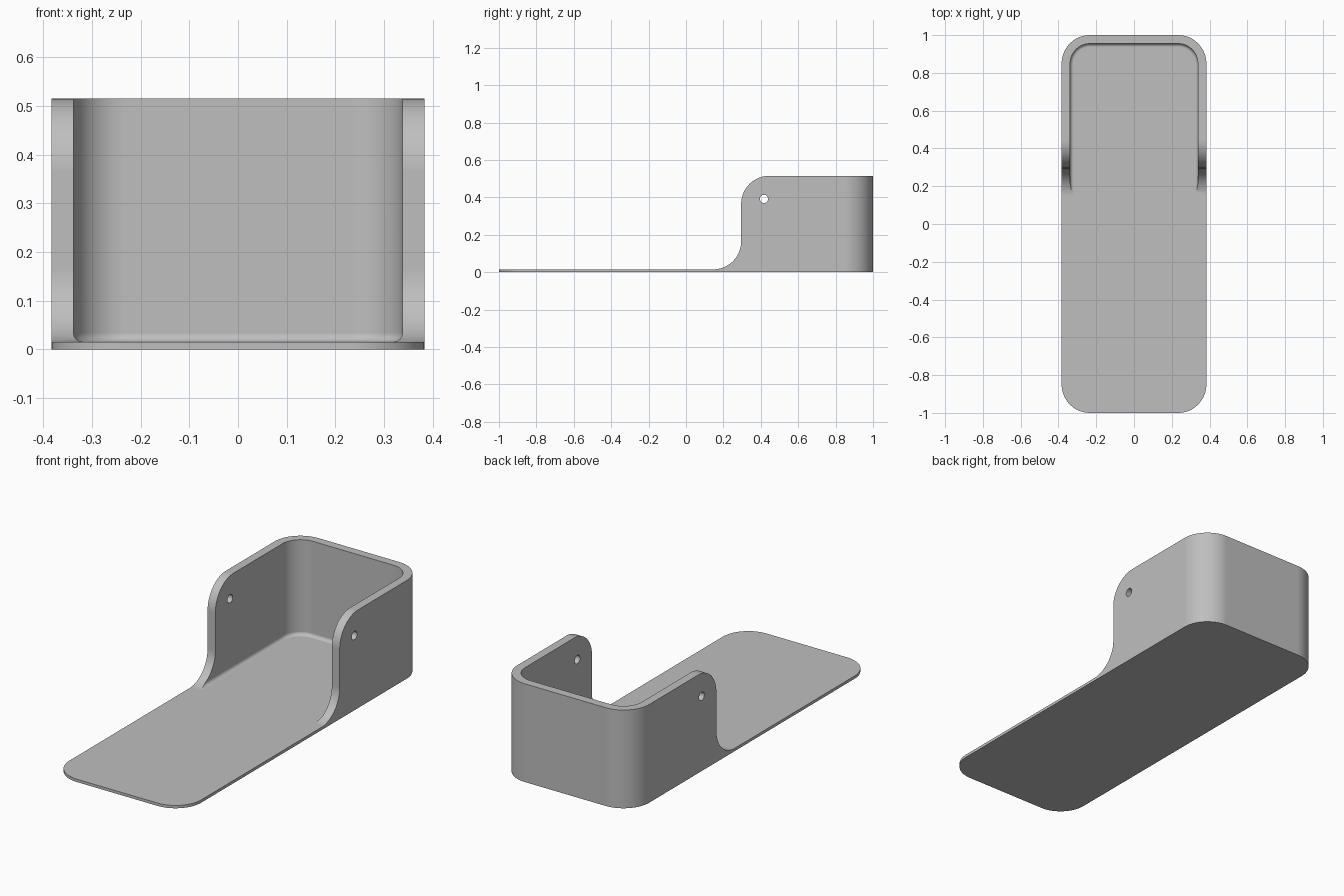
import bpy, bmesh
from math import pi, sin, cos

if "Cube" in bpy.data.objects:
    bpy.data.objects.remove(bpy.data.objects["Cube"])

W, H, R = 0.383, 0.515, 0.15      # half width, height, corner radius
WALL, FLOOR, FILLET = 0.045, 0.015, 0.018
SEG = 20

grey = bpy.data.materials.new("warm_grey")
grey.use_nodes = True
colour = (0.52, 0.52, 0.52, 1)
grey.diffuse_color = colour
grey.node_tree.nodes["Principled BSDF"].inputs["Base Color"].default_value = colour


def arc(cx, cy, r, start, end):
    angles = [start + (end - start) * i / SEG for i in range(SEG + 1)]
    return [(cx + r * cos(a), cy + r * sin(a)) for a in angles]


def rounded_rect(x, y0, y1, r):
    corners = [(x - r, y1 - r), (r - x, y1 - r), (r - x, y0 + r), (x - r, y0 + r)]
    return [p for i, (cx, cy) in enumerate(corners)
            for p in arc(cx, cy, r, i * pi / 2, (i + 1) * pi / 2)]


def loft(name, rings):
    """Closed solid through rings of equal point count."""
    bm = bmesh.new()
    loops = [[bm.verts.new(p) for p in ring] for ring in rings]
    n = len(loops[0])
    for a, b in zip(loops, loops[1:]):
        for i in range(n):
            j = (i + 1) % n
            bm.faces.new((a[i], a[j], b[j], b[i]))
    bm.faces.new(loops[0][::-1])
    bm.faces.new(loops[-1])
    bmesh.ops.recalc_face_normals(bm, faces=bm.faces)
    mesh = bpy.data.meshes.new(name)
    bm.to_mesh(mesh)
    bm.free()
    mesh.materials.append(grey)
    obj = bpy.data.objects.new(name, mesh)
    bpy.context.collection.objects.link(obj)
    return obj


def plan(points, z):
    return [(x, y, z) for x, y in points]


def across(points, x):
    return [(x, y, z) for y, z in points]


# Outer body: rounded rectangle extruded to full height
outline = rounded_rect(W, -1, 1, R)
body = loft("holder_body", [plan(outline, 0), plan(outline, H)])

# Side silhouette: thin tongue sweeping up into the tall walls
edge_y = 0.295
side = [(-1.2, -0.1), (1.2, -0.1), (1.2, H + 0.1), (edge_y + R, H + 0.1)]
side += arc(edge_y + R, H - R, R, pi / 2, pi)
side += arc(edge_y - R, FLOOR + R, R, 0, -pi / 2)
side += [(-1.2, FLOOR)]
silhouette = loft("silhouette_cutter", [across(side, -0.6), across(side, 0.6)])

# Cavity with a small fillet around its floor
rings = []
for i in range(9):
    a = i / 8 * pi / 2
    d = WALL + FILLET * (1 - sin(a))
    z = FLOOR + 0.0004 + FILLET * (1 - cos(a))
    rings.append(plan(rounded_rect(W - d, -1.3, 1 - d, R - d), z))
rings.append(plan(rounded_rect(W - WALL, -1.3, 1 - WALL, R - WALL), H + 0.2))
cavity = loft("cavity_cutter", rings)

# Pin hole through both side walls
circle = arc(0.417, 0.392, 0.022, 0, 2 * pi)[:-1]
pin = loft("pin_hole_cutter", [across(circle, -0.6), across(circle, 0.6)])

for cutter, mode in ((silhouette, "INTERSECT"), (cavity, "DIFFERENCE"), (pin, "DIFFERENCE")):
    cutter.hide_render = True
    mod = body.modifiers.new(cutter.name, "BOOLEAN")
    mod.operation, mod.solver, mod.object = mode, "EXACT", cutter

# Bake the cuts, then drop the cutters
bpy.context.view_layer.update()
graph = bpy.context.evaluated_depsgraph_get()
result = bpy.data.meshes.new_from_object(body.evaluated_get(graph))
body.modifiers.clear()
body.data = result
for cutter in (silhouette, cavity, pin):
    bpy.data.objects.remove(cutter)

# Smooth curves, crisp edges, flat large faces
bpy.ops.object.select_all(action="DESELECT")
body.select_set(True)
bpy.context.view_layer.objects.active = body
bpy.ops.object.shade_smooth_by_angle(angle=pi / 6)
weighted = body.modifiers.new("flat_faces", "WEIGHTED_NORMAL")
weighted.keep_sharp = True
